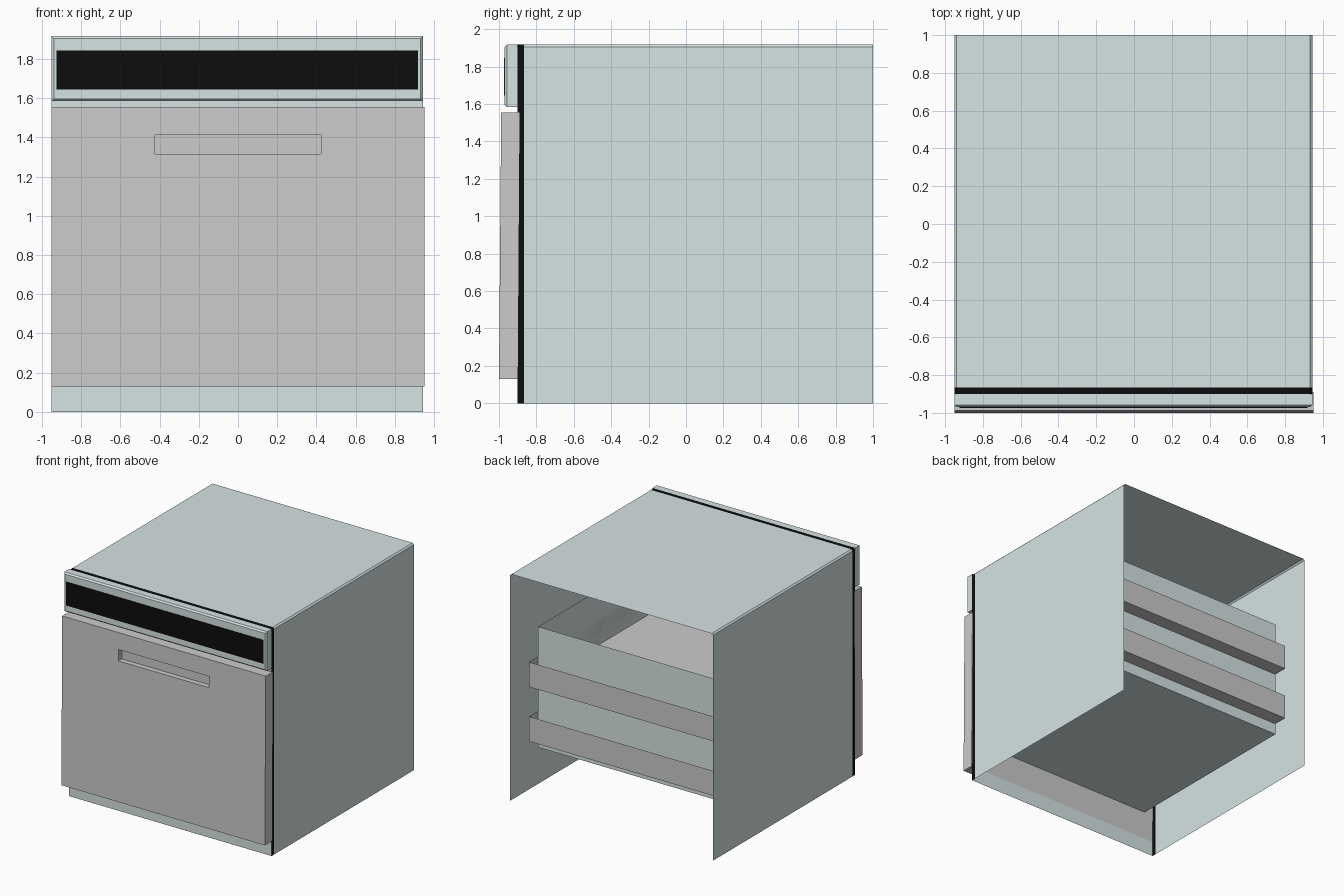
import bpy, bmesh

if "Cube" in bpy.data.objects:
    bpy.data.objects.remove(bpy.data.objects["Cube"])


def material(name, rgb):
    m = bpy.data.materials.new(name)
    m.diffuse_color = (*rgb, 1)
    m.use_nodes = True
    m.node_tree.nodes["Principled BSDF"].inputs["Base Color"].default_value = m.diffuse_color
    return m


STEEL = material("blue_grey_steel", (0.67, 0.77, 0.77))
BLACK = material("black_trim", (0.004, 0.004, 0.004))
X0, X1, TOP = -0.951, 0.944, 1.917


def finish(name, bm, mat=None):
    me = bpy.data.meshes.new(name)
    bm.to_mesh(me)
    bm.free()
    ob = bpy.data.objects.new(name, me)
    bpy.context.collection.objects.link(ob)
    if mat:
        me.materials.append(mat)
    return ob


def box(name, x, y, z, mat=None, open_sides=(), bevel=None):
    """Box from (min, max) ranges; open_sides lists outward normals to leave open."""
    bm = bmesh.new()
    bmesh.ops.create_cube(bm, size=1)
    for v in bm.verts:
        v.co = [r[0] + (c + 0.5) * (r[1] - r[0]) for c, r in zip(v.co, (x, y, z))]
    bm.normal_update()
    if bevel:
        front = [e for e in bm.edges if all(v.co.y < y[1] - 1e-4 for v in e.verts)]
        bmesh.ops.bevel(bm, geom=front, offset=bevel, segments=1, affect='EDGES')
    bm.normal_update()
    gone = [f for f in bm.faces
            if any(sum(a * b for a, b in zip(f.normal, n)) > 0.99 for n in open_sides)]
    bmesh.ops.delete(bm, geom=gone, context='FACES')
    return finish(name, bm, mat)


def sweep(name, outline, axis, start, end, mat=None, closed=False):
    """Extrude a 2D outline along x (outline is y,z) or y (outline is x,z)."""
    bm = bmesh.new()
    rings = []
    for t in (start, end):
        rings.append([bm.verts.new((t, a, b) if axis == 'x' else (a, t, b))
                      for a, b in outline])
    n = len(outline)
    for i in range(n if closed else n - 1):
        j = (i + 1) % n
        bm.faces.new((rings[0][i], rings[0][j], rings[1][j], rings[1][i]))
    if closed:
        bm.faces.new(rings[0])
        bm.faces.new(rings[1])
    bmesh.ops.recalc_face_normals(bm, faces=bm.faces)
    return finish(name, bm, mat)


# Outer casing and the black seal behind the front: open arch with chamfered top edges
c = 0.012
arch = [(X0, 0), (X0, TOP - c), (X0 + c, TOP), (X1 - c, TOP), (X1, TOP - c), (X1, 0)]
sweep("casing", arch, 'y', -0.865, 1.0, STEEL)
sweep("front_seal", arch, 'y', -0.90, -0.865, BLACK)

# Front rails above and below the door
sweep("kick_plate", [(X0, 0), (X1, 0)], 'y', -0.90, -0.90, STEEL)
for name, z0, z1 in (("kick_plate", 0, 0.15), ("top_rail", 1.53, 1.60)):
    old = bpy.data.objects.get(name)
    if old:
        bpy.data.objects.remove(old)
    sweep(name, [(-0.90, z0), (-0.90, z1)], 'x', X0, X1, STEEL)

# Control fascia with its black display strip
box("control_fascia", (X0, X1), (-0.97, -0.90), (1.585, TOP), STEEL, [(0, 1, 0)], 0.012)
box("display_strip", (-0.925, 0.918), (-0.973, -0.969), (1.645, 1.845), BLACK)

# Door, leaning very slightly, with a recessed grip
door = sweep("door", [(-1.0, 0.13), (-0.988, 1.555), (-0.89, 1.555), (-0.90, 0.13)],
             'x', -0.951, 0.951, closed=True)
cutter = box("grip_cutter", (-0.424, 0.424), (-1.1, -0.945), (1.317, 1.412))
cutter.hide_render = True
cutter.hide_viewport = True
mod = door.modifiers.new("grip", 'BOOLEAN')
mod.object = cutter
mod.solver = 'EXACT'

# Inner tub, open at the top and towards the door
box("tub", (-0.865, 0.865), (-0.90, 0.74), (0.374, 1.393), STEEL,
    [(0, 0, 1), (0, -1, 0)])


# Sliding trays: a flat rim around a sunken pocket
def tray(name, rim_z):
    bm = bmesh.new()
    vs = [bm.verts.new((x, y, rim_z)) for x, y in
          ((-0.865, -0.745), (0.865, -0.745), (0.865, 0.86), (-0.865, 0.86))]
    pocket = bm.faces.new(vs)
    bmesh.ops.inset_region(bm, faces=[pocket], thickness=0.13)
    r = bmesh.ops.extrude_face_region(bm, geom=[pocket])
    bmesh.ops.translate(bm, vec=(0, 0, -0.21),
                        verts=[g for g in r["geom"] if isinstance(g, bmesh.types.BMVert)])
    if pocket.is_valid:
        bmesh.ops.delete(bm, geom=[pocket], context='FACES_ONLY')
    finish(name, bm)


tray("upper_tray", 1.14)
tray("lower_tray", 0.68)
